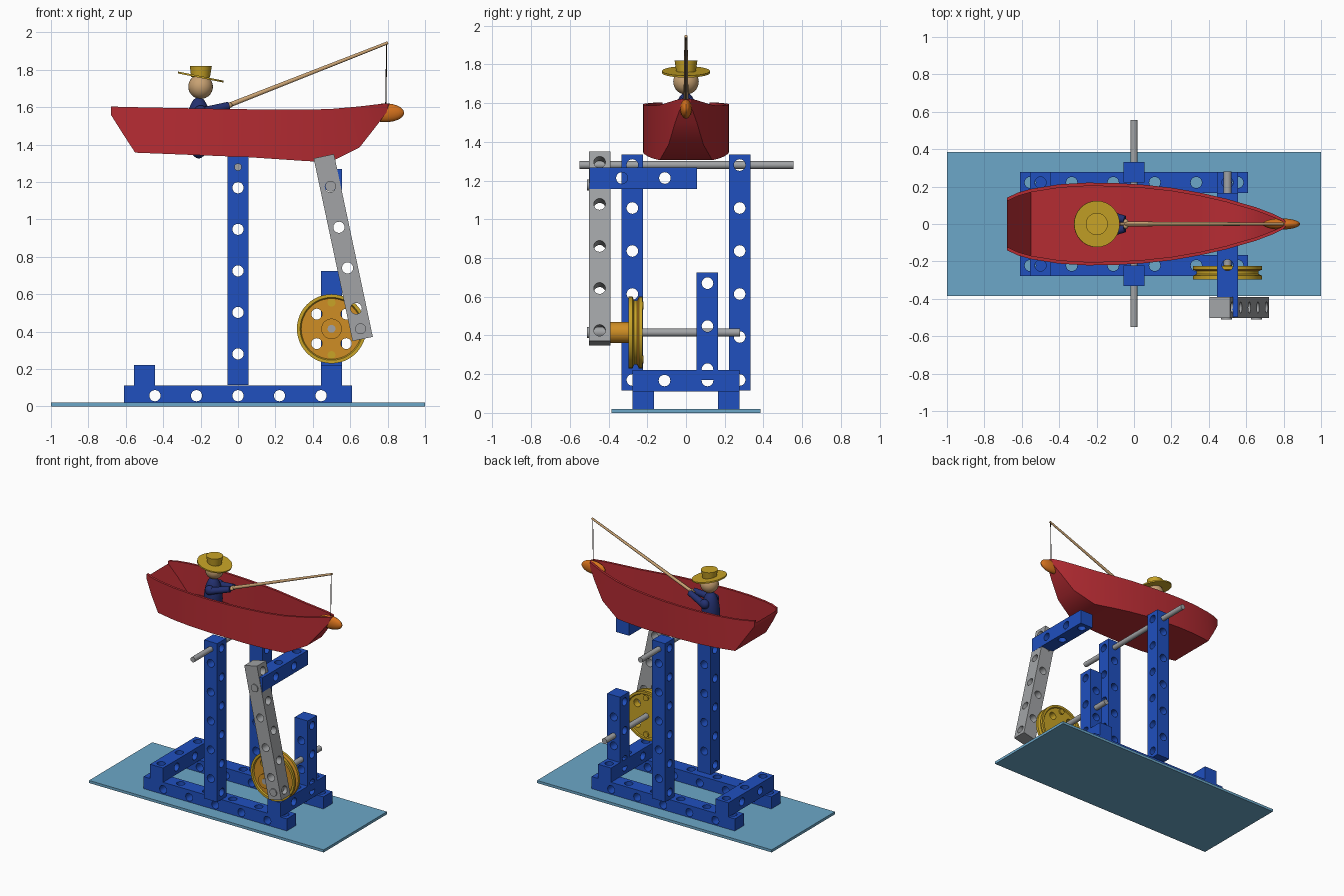
import bpy, bmesh, math
from mathutils import Matrix, Vector

if "Cube" in bpy.data.objects:
    bpy.data.objects.remove(bpy.data.objects["Cube"])

CELL = 0.111


def mat(name, r, g, b):
    m = bpy.data.materials.new(name)
    m.diffuse_color = (r, g, b, 1)
    m.use_nodes = True
    m.node_tree.nodes["Principled BSDF"].inputs["Base Color"].default_value = m.diffuse_color
    return m


SKY = mat("light_blue", 0.15, 0.39, 0.58)
BLUE = mat("blue", 0.014, 0.08, 0.52)
RED = mat("red", 0.47, 0.025, 0.033)
GREY = mat("grey", 0.36, 0.37, 0.38)
ORANGE = mat("amber", 0.62, 0.27, 0.018)
GOLD = mat("gold", 0.58, 0.37, 0.02)
LURE = mat("bright_orange", 0.68, 0.17, 0.012)
TAN = mat("tan", 0.58, 0.36, 0.17)
NAVY = mat("navy", 0.017, 0.03, 0.16)
DARK = mat("dark_brown", 0.03, 0.02, 0.015)


def finish(bm, name, *mats, smooth=True):
    me = bpy.data.meshes.new(name)
    bmesh.ops.recalc_face_normals(bm, faces=bm.faces)
    bm.to_mesh(me)
    bm.free()
    ob = bpy.data.objects.new(name, me)
    bpy.context.collection.objects.link(ob)
    for m in mats:
        me.materials.append(m)
    if smooth:
        shade(ob)
    return ob


def shade(ob):
    bpy.ops.object.select_all(action='DESELECT')
    bpy.context.view_layer.objects.active = ob
    ob.select_set(True)
    bpy.ops.object.shade_smooth_by_angle(angle=math.radians(30))


def add_rod(bm, a, b, r1, r2=None, seg=24):
    a, b = Vector(a), Vector(b)
    d = b - a
    m = Matrix.Translation((a + b) / 2) @ d.to_track_quat('Z', 'Y').to_matrix().to_4x4()
    bmesh.ops.create_cone(bm, cap_ends=True, segments=seg, radius1=r1,
                          radius2=r1 if r2 is None else r2, depth=d.length, matrix=m)


def rod(name, m, a, b, r1, r2=None, seg=24):
    bm = bmesh.new()
    add_rod(bm, a, b, r1, r2, seg)
    return finish(bm, name, m)


def ball(name, m, c, s):
    bm = bmesh.new()
    bmesh.ops.create_uvsphere(bm, u_segments=24, v_segments=14, radius=1,
                              matrix=Matrix.Translation(c) @ Matrix.Diagonal((*s, 1)))
    return finish(bm, name, m)


def add_box(bm, c, s):
    bmesh.ops.create_cube(bm, size=1, matrix=Matrix.Translation(c) @ Matrix.Diagonal((*s, 1)))


def cut(ob, bm):
    # subtract the cutter mesh, then discard it
    cutter = finish(bm, "hole_cutter", smooth=False)
    cutter.hide_render = True
    mod = ob.modifiers.new("holes", 'BOOLEAN')
    mod.operation, mod.solver, mod.object = 'DIFFERENCE', 'EXACT', cutter
    bpy.context.view_layer.objects.active = ob
    bpy.ops.object.modifier_apply(modifier="holes")
    bpy.data.objects.remove(cutter)
    shade(ob)


def beam(name, m, center, n, rot=None):
    # square perforated beam along local x, holes alternate between two directions
    bm = bmesh.new()
    add_box(bm, (0, 0, 0), (n * CELL, CELL, CELL))
    ob = finish(bm, name, m, smooth=False)
    bm = bmesh.new()
    for i in range(n):
        x = (i - (n - 1) / 2) * CELL
        d = Vector((0, 0.1, 0)) if i % 2 else Vector((0, 0, 0.1))
        add_rod(bm, Vector((x, 0, 0)) - d, Vector((x, 0, 0)) + d, 0.03, seg=20)
    cut(ob, bm)
    ob.data.transform(Matrix.Translation(center) @ (rot or Matrix.Identity(4)))
    return ob


ALONG_Y = Matrix.Rotation(math.pi / 2, 4, 'Z')
UP = Matrix.Rotation(-math.pi / 2, 4, 'Y')

# base plate
bm = bmesh.new()
add_box(bm, (0, 0, 0.01), (2, 0.77, 0.02))
finish(bm, "base_plate", SKY, smooth=False)

# frame
for side, s in (("front", -1), ("back", 1)):
    beam(side + "_long_beam", BLUE, (0, s * 0.222, 0.0575), 11)
    beam(side + "_upright", BLUE, (0, s * 0.277, 0.725), 11, UP)
for side, s in (("left", -1), ("right", 1)):
    beam(side + "_cross_beam", BLUE, (s * 0.5, 0, 0.167), 5, ALONG_Y)
beam("crank_post", BLUE, (0.5, 0.111, 0.448), 5, UP)
beam("rocker_beam", BLUE, (0.5, -0.22, 1.213), 5, ALONG_Y)

# axles
rod("rocker_axle", GREY, (0, -0.55, 1.28), (0, 0.555, 1.28), 0.02)
rod("crank_axle", GREY, (0.5, -0.394, 0.415), (0.5, 0.28, 0.415), 0.021)

# connecting arm and its screws
tilt = math.radians(12)
low = Vector((0.655, -0.446, 0.415))
mid = low + Vector((-math.sin(tilt), 0, math.cos(tilt))) * 4 * CELL
beam("connecting_arm", GREY, mid, 9, Matrix.Rotation(-math.pi / 2 - tilt, 4, 'Y'))
for name, x, z in (("lower_screw", 0.655, 0.415), ("upper_screw", 0.495, 1.177)):
    rod(name + "_shaft", GREY, (x, -0.51, z), (x, -0.395, z), 0.029)
    head = rod(name + "_head", GREY, (x, -0.5, z), (x, -0.53, z), 0.042, 0.036)
    bm = bmesh.new()
    add_box(bm, (x, -0.53, z), (0.05, 0.014, 0.01))
    add_box(bm, (x, -0.53, z), (0.01, 0.014, 0.05))
    cut(head, bm)

# grooved wheel, turned around the crank axle
profile = [(0, -.286), (.162, -.286), (.168, -.296), (.185, -.296), (.185, -.276), (.166, -.268),
           (.166, -.252), (.185, -.244), (.185, -.224), (.168, -.224), (.162, -.232), (0, -.232)]
bm = bmesh.new()
vs = [bm.verts.new((0.5 + r, y, 0.415)) for r, y in profile]
es = [bm.edges.new(p) for p in zip(vs, vs[1:])]
bmesh.ops.spin(bm, geom=vs + es, cent=(0.5, 0, 0.415), axis=(0, 1, 0),
               angle=2 * math.pi, steps=48)
bmesh.ops.remove_doubles(bm, verts=bm.verts, dist=1e-4)
wheel = finish(bm, "wheel", GOLD, ORANGE)
bm = bmesh.new()
for sx in (-1, 1):
    for sz in (-1, 1):
        c = (0.5 + sx * 0.079, 0.415 + sz * 0.079)
        add_rod(bm, (c[0], -0.35, c[1]), (c[0], -0.15, c[1]), 0.029)
cut(wheel, bm)
for p in wheel.data.polygons:
    if p.normal.y < -0.9 and p.center.y > -0.29:
        p.material_index = 1
rod("wheel_hub", ORANGE, (0.5, -0.39, 0.415), (0.5, -0.28, 0.415), 0.055)
for s in (-1, 1):
    rod("wheel_bolt", GOLD, (0.5, -0.292, 0.415 + s * 0.14), (0.5, -0.22, 0.415 + s * 0.14), 0.021)

# hull: x, half width, rim height, keel height
stations = [(-.68, .14, 1.603, 1.56), (-.62, .168, 1.602, 1.465), (-.55, .188, 1.6, 1.357),
            (-.4, .212, 1.597, 1.351), (-.25, .221, 1.594, 1.345), (-.1, .219, 1.591, 1.339),
            (.05, .21, 1.589, 1.333), (.2, .194, 1.588, 1.323), (.35, .168, 1.587, 1.313),
            (.49, .136, 1.59, 1.305), (.65, .09, 1.604, 1.385), (.74, .056, 1.615, 1.5),
            (.8, .027, 1.621, 1.58), (.812, .008, 1.621, 1.6)]
bm = bmesh.new()
rings = []
for x, w, top, keel in stations:
    wi = max(w - 0.018, w * 0.4)
    floor = min(keel + 0.022, top - 0.008)
    pts = [(-w, top), (-w, keel), (w, keel), (w, top),
           (wi, top), (wi, floor), (-wi, floor), (-wi, top)]
    rings.append([bm.verts.new((x, y, z)) for y, z in pts])
for a, b in zip(rings, rings[1:]):
    for i in range(8):
        j = (i + 1) % 8
        bm.faces.new((a[i], a[j], b[j], b[i]))
for r in (rings[0], rings[-1]):
    for q in ((0, 1, 6, 7), (1, 2, 5, 6), (2, 3, 4, 5)):
        bm.faces.new([r[i] for i in q])
finish(bm, "boat_hull", RED)

# fisher
ball("torso", NAVY, (-0.21, 0, 1.49), (0.066, 0.066, 0.165))
ball("head", TAN, (-0.2, 0, 1.71), (0.066, 0.066, 0.066))
for s in (-1, 1):
    ball("shoulder", NAVY, (-0.2, s * 0.06, 1.575), (0.035, 0.03, 0.035))
    rod("arm", NAVY, (-0.2, s * 0.062, 1.57), (-0.05, s * 0.024, 1.608), 0.027, 0.021, 16)
    ball("hand", TAN, (-0.045, s * 0.012, 1.61), (0.015, 0.014, 0.014))

# straw hat
rod("hat_brim", GOLD, (-0.2, 0, 1.756), (-0.198, 0, 1.766), 0.124, seg=32)
rod("hat_crown", GOLD, (-0.2, 0, 1.76), (-0.199, 0, 1.82), 0.05, 0.059, 32)

# fishing rod, line and catch
rod("fishing_rod", TAN, (-0.07, 0, 1.602), (0.802, 0, 1.945), 0.013, 0.008, 12)
rod("fishing_line", DARK, (0.795, 0, 1.94), (0.79, 0, 1.61), 0.003, seg=6)
ball("fish", LURE, (0.788, 0, 1.57), (0.1, 0.03, 0.05))
